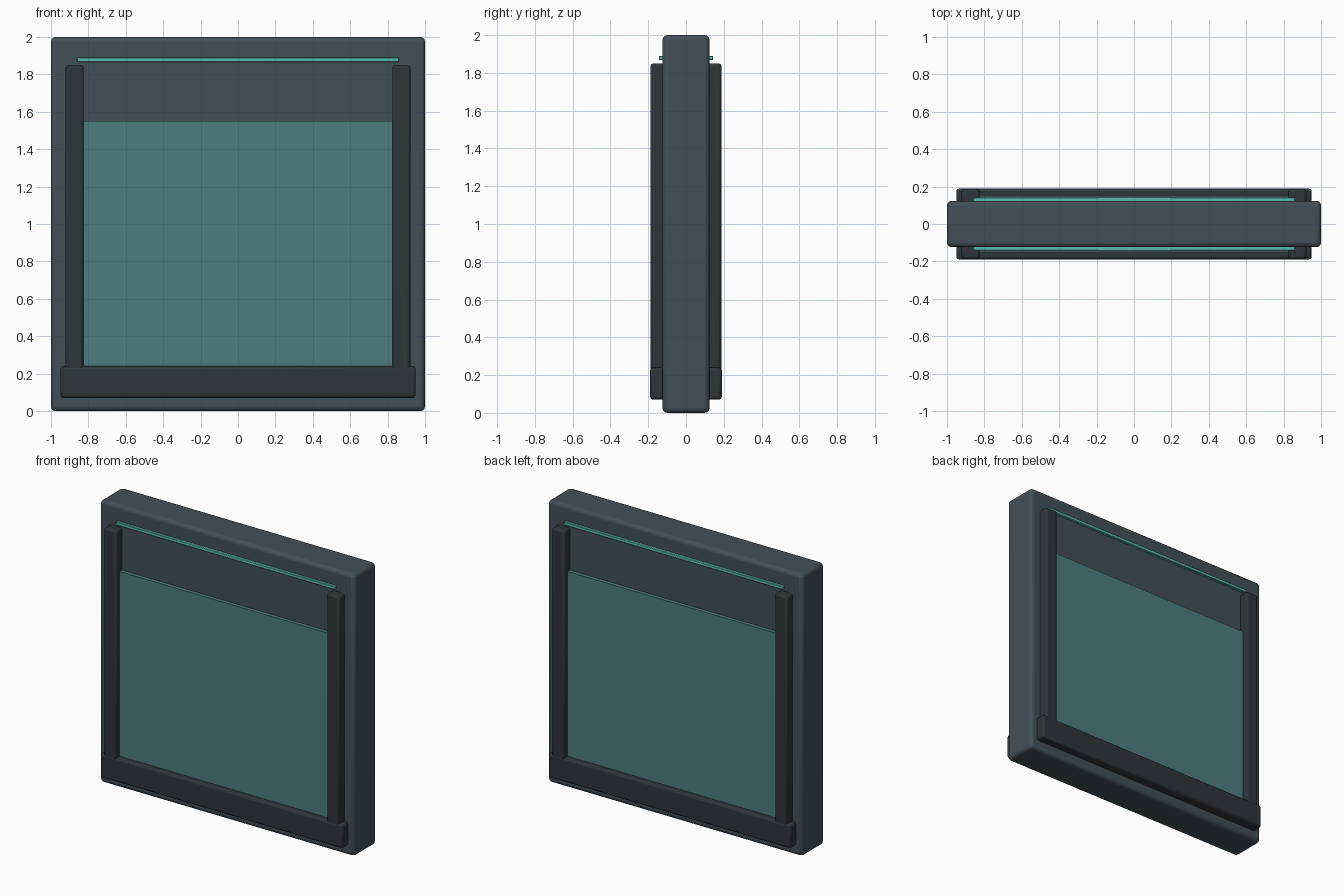
import bpy

if "Cube" in bpy.data.objects:
    bpy.data.objects.remove(bpy.data.objects["Cube"])


def material(name, color):
    m = bpy.data.materials.new(name)
    m.diffuse_color = color
    m.use_nodes = True
    m.node_tree.nodes["Principled BSDF"].inputs["Base Color"].default_value = m.diffuse_color
    return m


slate = material("slate", (0.055, 0.08, 0.095, 1))
dark = material("dark_slate", (0.028, 0.036, 0.04, 1))
glass = material("teal_panel", (0.075, 0.21, 0.21, 1))
glow = material("teal_strip", (0.1, 0.5, 0.43, 1))


def box(name, x, y, z, mat, bevel=0.0, segments=2):
    """Box from (min, max) ranges with optional rounded edges."""
    bpy.ops.mesh.primitive_cube_add(
        size=1, location=[sum(r) / 2 for r in (x, y, z)])
    ob = bpy.context.object
    ob.name = name
    ob.scale = [abs(r[1] - r[0]) for r in (x, y, z)]
    bpy.ops.object.transform_apply(location=False, rotation=False, scale=True)
    ob.data.materials.append(mat)
    if bevel:
        mod = ob.modifiers.new("bevel", 'BEVEL')
        mod.width = bevel
        mod.segments = segments
        bpy.ops.object.shade_smooth_by_angle()
    return ob


# main slab
box("slab", (-1, 1), (-0.124, 0.124), (0, 2), slate, 0.025, 3)

# identical fittings on front and back
for face, s in (("front", -1), ("back", 1)):
    def depth(outer, inner=0.1):
        return tuple(sorted((s * inner, s * outer)))

    # raised panel and accent strip
    box(face + "_panel", (-0.84, 0.84), depth(0.15), (0.2, 1.55), glass)
    box(face + "_strip", (-0.86, 0.86), depth(0.143), (1.867, 1.89), glow, 0.003, 1)
    # bottom sill
    box(face + "_sill", (-0.95, 0.95), depth(0.19), (0.07, 0.24), dark, 0.015)
    # side rails
    for side, t in (("left", -1), ("right", 1)):
        xs = tuple(sorted((t * 0.825, t * 0.922)))
        box(f"{face}_{side}_rail", xs, depth(0.188), (0.12, 1.85), dark, 0.015)
